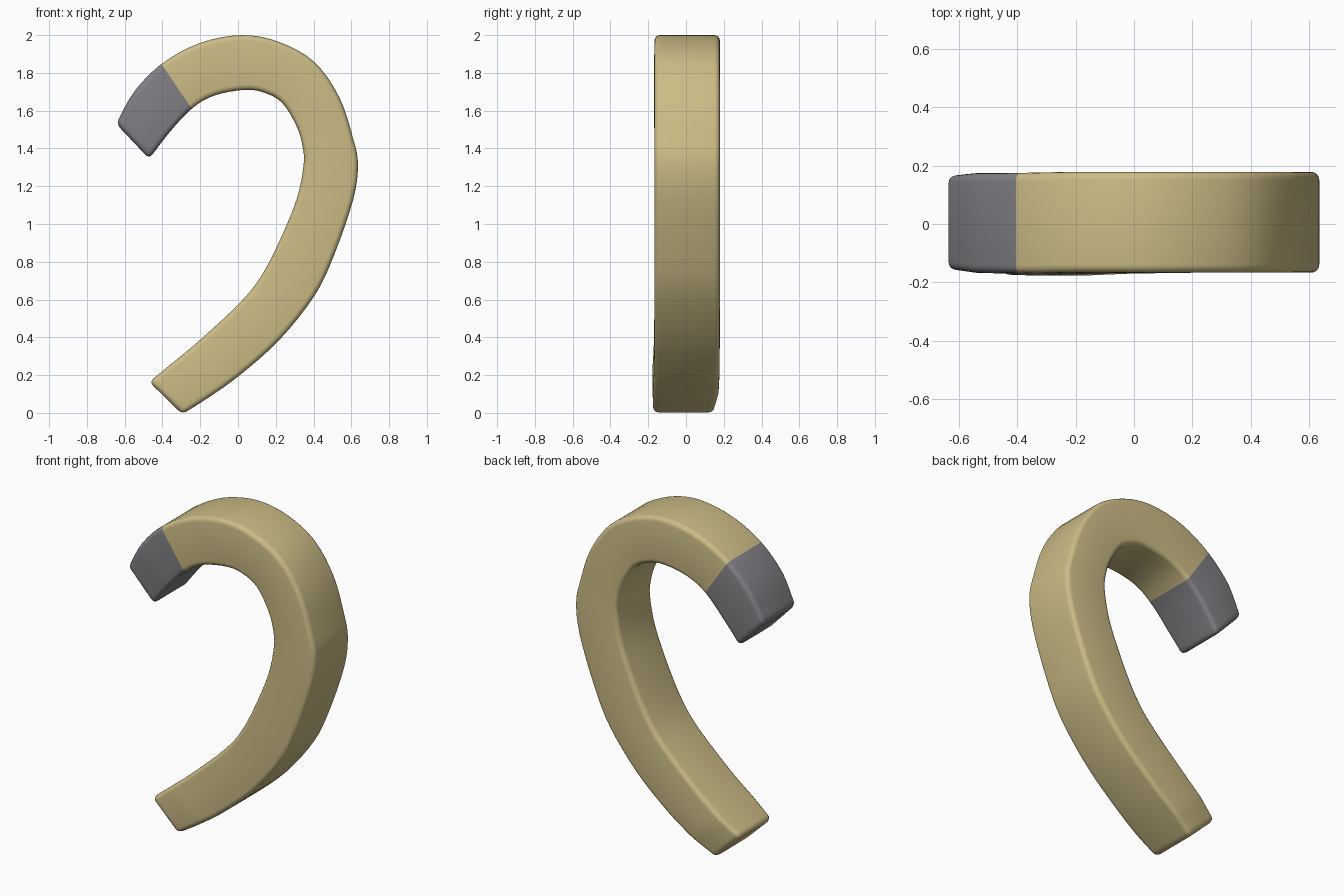
import bpy, bmesh
from mathutils import Vector

if "Cube" in bpy.data.objects:
    bpy.data.objects.remove(bpy.data.objects["Cube"])


def material(name, rgb):
    m = bpy.data.materials.new(name)
    m.diffuse_color = (*rgb, 1)
    m.use_nodes = True
    m.node_tree.nodes["Principled BSDF"].inputs["Base Color"].default_value = m.diffuse_color
    return m


# Stations along the hook: outer x, z, inner x, z
STATIONS = [
    (-.645, 1.53, -.47, 1.345), (-.55, 1.70, -.365, 1.482),
    (-.405, 1.847, -.245, 1.61), (-.205, 1.957, -.125, 1.68),
    (.02, 2.0, .035, 1.71), (.22, 1.963, .14, 1.695),
    (.405, 1.857, .235, 1.64), (.537, 1.67, .31, 1.517),
    (.61, 1.45, .342, 1.41), (.635, 1.315, .347, 1.31),
    (.61, 1.13, .31, 1.13), (.51, .838, .215, .90),
    (.405, .62, .12, .72), (.22, .387, .01, .583),
    (.01, .20, -.20, .387), (-.15, .085, -.35, .262),
    (-.295, -.007, -.47, .164)]
# Front and back y at the stations that differ from the body
DEPTH = {0: (-.155, .165), 1: (-.168, .175), 2: (-.17, .175),
         14: (-.17, .178), 15: (-.177, .172), 16: (-.173, .145)}
STEPS = 4
TIP_END = 2 * STEPS   # gray tip covers the first two spans

pts = [Vector((*s, 0)[:4]) for s in STATIONS]
dep = [Vector(DEPTH.get(i, (-.167, .179))) for i in range(len(pts))]


def spline(p, i, t):
    a, b, c, d = (p[max(0, min(len(p) - 1, i + k))] for k in (-1, 0, 1, 2))
    if i == 0:
        a = b * 2 - c
    if i == len(p) - 2:
        d = c * 2 - b
    return .5 * (2 * b + (c - a) * t + (2 * a - 5 * b + 4 * c - d) * t * t
                 + (3 * b - a - 3 * c + d) * t ** 3)


# Hook bar: four-sided section swept through the stations
bm = bmesh.new()
rings = []
for n in range((len(pts) - 1) * STEPS + 1):
    i = min(n // STEPS, len(pts) - 2)
    t = n / STEPS - i
    ox, oz, ix, iz = spline(pts, i, t)
    f, b = dep[i].lerp(dep[i + 1], t)
    rings.append([bm.verts.new(v) for v in
                  ((ox, f, oz), (ox, b, oz), (ix, b, iz), (ix, f, iz))])
for n in range(len(rings) - 1):
    r, s = rings[n], rings[n + 1]
    for k in range(4):
        face = bm.faces.new((r[k], r[(k + 1) % 4], s[(k + 1) % 4], s[k]))
        face.material_index = 1 if n < TIP_END else 0
bm.faces.new(rings[0]).material_index = 1
bm.faces.new(rings[-1])
bmesh.ops.recalc_face_normals(bm, faces=bm.faces)

mesh = bpy.data.meshes.new("hook_bar")
bm.to_mesh(mesh)
bm.free()
mesh.materials.append(material("sand yellow", (.60, .50, .235)))
mesh.materials.append(material("gray tip", (.22, .22, .24)))
hook = bpy.data.objects.new("hook_bar", mesh)
bpy.context.collection.objects.link(hook)

# Soft rounded edges
bev = hook.modifiers.new("rounded_edges", 'BEVEL')
bev.width = .028
bev.segments = 4
bev.limit_method = 'ANGLE'
bev.angle_limit = .9
bev.use_clamp_overlap = False
bpy.context.view_layer.objects.active = hook
hook.select_set(True)
bpy.ops.object.shade_smooth()
